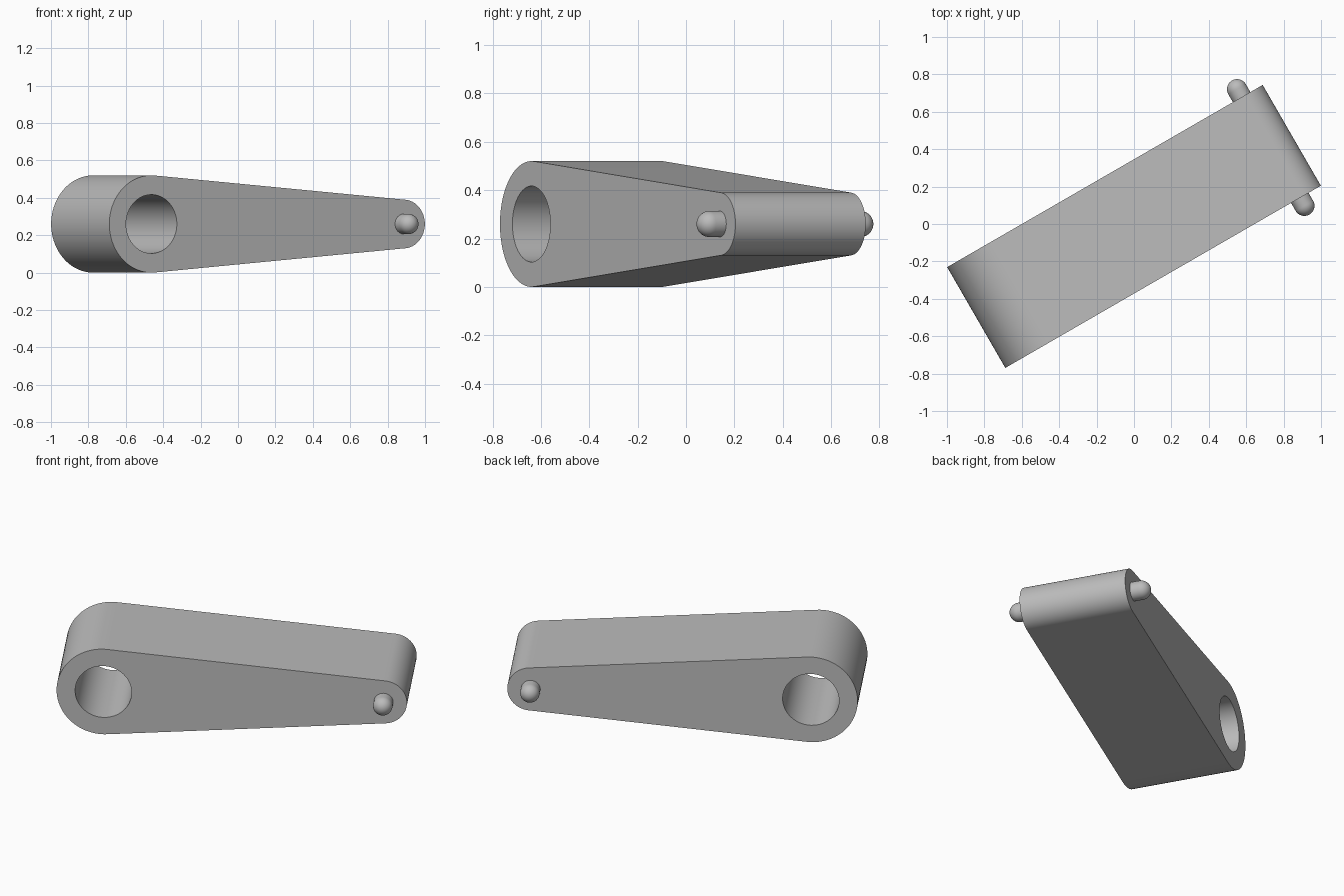
import bpy, bmesh
from math import sin, cos, pi, asin, radians
from mathutils import Matrix, Vector

cube = bpy.data.objects.get("Cube")
if cube:
    bpy.data.objects.remove(cube, do_unlink=True)

BIG_R, SMALL_R, HOLE_R, PEG_R = 0.26, 0.13, 0.157, 0.054
BIG_X, SMALL_X = -0.714, 0.844
HALF_W, PEG_END = 0.311, 0.36
PLACE = Matrix.Translation((0, -0.013, BIG_R)) @ Matrix.Rotation(radians(30), 4, "Z")

grey = bpy.data.materials.new("plain grey")
grey.use_nodes = True
grey.diffuse_color = (0.5, 0.5, 0.5, 1)
grey.node_tree.nodes["Principled BSDF"].inputs["Base Color"].default_value = (0.5, 0.5, 0.5, 1)


def finish(bm, name):
    bmesh.ops.recalc_face_normals(bm, faces=bm.faces)
    mesh = bpy.data.meshes.new(name)
    bm.to_mesh(mesh)
    bm.free()
    mesh.materials.append(grey)
    obj = bpy.data.objects.new(name, mesh)
    bpy.context.collection.objects.link(obj)
    obj.matrix_world = PLACE
    bpy.ops.object.select_all(action="DESELECT")
    obj.select_set(True)
    bpy.context.view_layer.objects.active = obj
    bpy.ops.object.shade_smooth_by_angle(angle=radians(30))


def arc(cx, r, start, end, n):
    angles = [start + (end - start) * i / n for i in range(n + 1)]
    return [Vector((cx + r * cos(a), -HALF_W, r * sin(a))) for a in angles]


def loop(bm, points):
    verts = [bm.verts.new(p) for p in points]
    return [bm.edges.new((v, verts[i - 1])) for i, v in enumerate(verts)]


# Tapered arm: two rounded ends joined by tangent flats, with a through hole
bm = bmesh.new()
a = pi / 2 - asin((BIG_R - SMALL_R) / (SMALL_X - BIG_X))
outline = arc(SMALL_X, SMALL_R, -a, a, 40) + arc(BIG_X, BIG_R, a, 2 * pi - a, 48)
hole = arc(BIG_X, HOLE_R, 0, 2 * pi, 64)[:-1]
edges = loop(bm, outline) + loop(bm, hole)
bmesh.ops.triangle_fill(bm, edges=edges, use_beauty=True)
side = bmesh.ops.extrude_face_region(bm, geom=bm.faces[:], use_keep_orig=True)
moved = [g for g in side["geom"] if isinstance(g, bmesh.types.BMVert)]
bmesh.ops.translate(bm, verts=moved, vec=(0, 2 * HALF_W, 0))
finish(bm, "tapered_arm")

# Round-nosed pegs on both faces of the narrow end
for name, s in (("front_peg", -1), ("back_peg", 1)):
    bm = bmesh.new()
    profile = [(PEG_R, HALF_W - 0.02)]
    profile += [(PEG_R * cos(i * pi / 20), PEG_END + PEG_R * sin(i * pi / 20)) for i in range(11)]
    verts = [bm.verts.new((SMALL_X + r, s * y, 0)) for r, y in profile]
    spine = [bm.edges.new(pair) for pair in zip(verts, verts[1:])]
    bmesh.ops.spin(bm, geom=verts + spine, cent=(SMALL_X, 0, 0), axis=(0, 1, 0),
                   angle=2 * pi, steps=32)
    bmesh.ops.remove_doubles(bm, verts=bm.verts, dist=0.0005)
    finish(bm, name)
